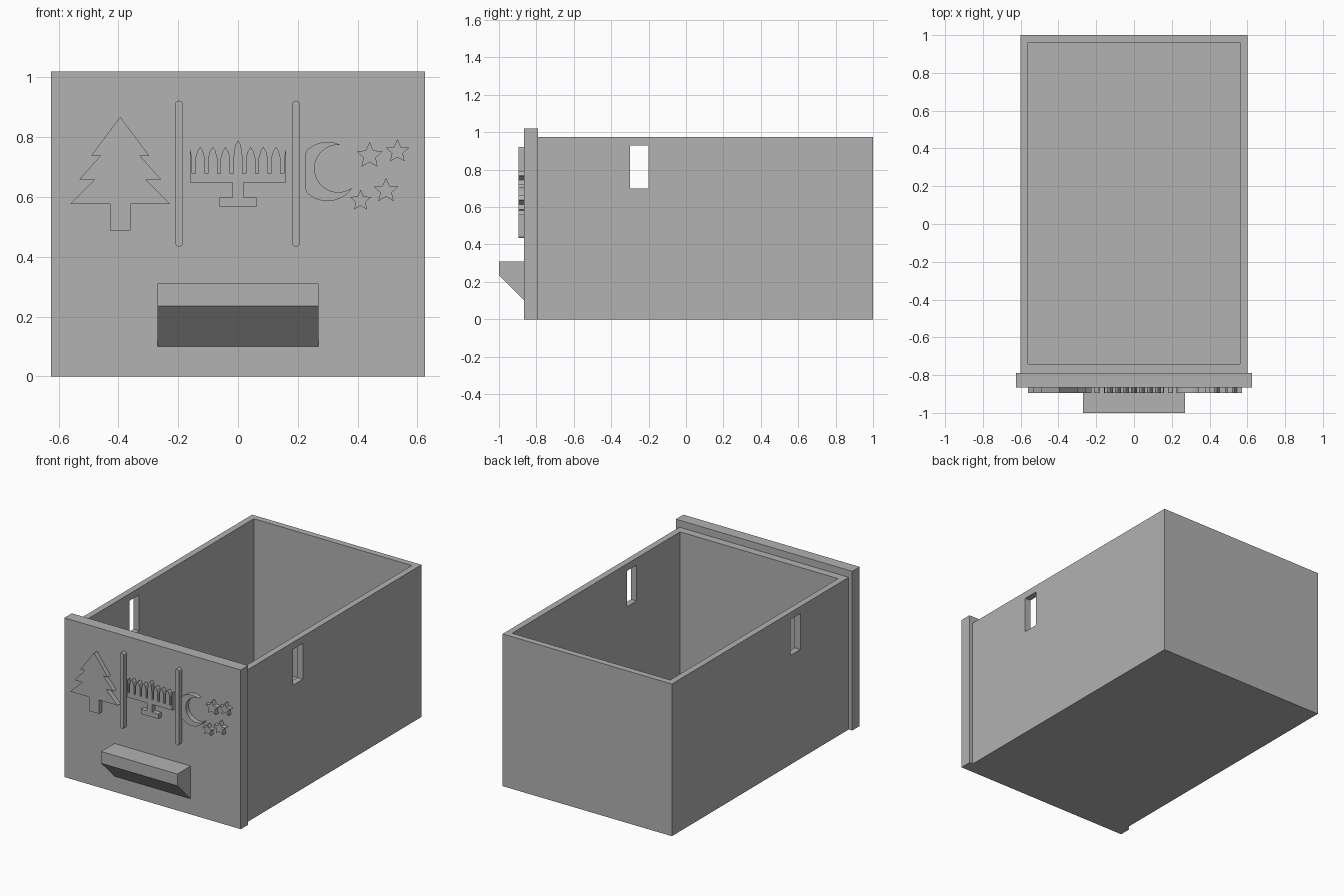
import bpy
import bmesh
from math import sin, cos, pi, radians

cube = bpy.data.objects.get("Cube")
if cube:
    bpy.data.objects.remove(cube, do_unlink=True)

GREY = (0.445, 0.445, 0.445, 1)
grey = bpy.data.materials.new("plain grey")
grey.use_nodes = True
grey.diffuse_color = GREY
grey.node_tree.nodes["Principled BSDF"].inputs["Base Color"].default_value = GREY

PANEL_FRONT = -0.865
PANEL_BACK = -0.79
RELIEF_FRONT = -0.895


def finish(name, bm):
    bmesh.ops.recalc_face_normals(bm, faces=bm.faces)
    mesh = bpy.data.meshes.new(name)
    bm.to_mesh(mesh)
    bm.free()
    mesh.materials.append(grey)
    obj = bpy.data.objects.new(name, mesh)
    bpy.context.collection.objects.link(obj)
    return obj


def box(name, x, y, z):
    """Box from (min, max) pairs."""
    bm = bmesh.new()
    bmesh.ops.create_cube(bm, size=1)
    for v in bm.verts:
        for axis, (low, high) in enumerate((x, y, z)):
            v.co[axis] = high if v.co[axis] > 0 else low
    return finish(name, bm)


def prism(name, points, direction):
    """Extrude a flat outline along a direction."""
    bm = bmesh.new()
    face = bm.faces.new([bm.verts.new(p) for p in points])
    ext = bmesh.ops.extrude_face_region(bm, geom=[face], use_keep_orig=True)
    moved = [g for g in ext["geom"] if isinstance(g, bmesh.types.BMVert)]
    bmesh.ops.translate(bm, verts=moved, vec=direction)
    return finish(name, bm)


def relief(name, outline):
    """Raised decoration on the front panel from an x, z outline."""
    return prism(name, [(x, RELIEF_FRONT, z) for x, z in outline],
                 (0, PANEL_FRONT - RELIEF_FRONT, 0))


def arc(cx, cz, r, start, end, steps):
    angles = [radians(start + (end - start) * i / steps) for i in range(steps + 1)]
    return [(cx + r * cos(a), cz + r * sin(a)) for a in angles]


# Drawer body: hollowed block with a slot through both sides
body = box("drawer_body", (-0.6, 0.6), (PANEL_BACK, 1), (0, 0.975))
cutters = [
    box("cavity_cutter", (-0.56, 0.56), (-0.74, 0.96), (0.04, 1.2)),
    box("slot_cutter", (-0.8, 0.8), (-0.3, -0.2), (0.7, 0.93)),
]
bpy.context.view_layer.objects.active = body
for cutter in cutters:
    cutter.hide_render = True
    mod = body.modifiers.new(cutter.name, 'BOOLEAN')
    mod.operation = 'DIFFERENCE'
    mod.solver = 'EXACT'
    mod.object = cutter
    bpy.ops.object.modifier_apply(modifier=mod.name)
    bpy.data.objects.remove(cutter, do_unlink=True)

# Front panel and wedge handle
box("front_panel", (-0.625, 0.625), (PANEL_FRONT, PANEL_BACK), (0, 1.02))
handle = [(PANEL_FRONT, 0.31), (-1, 0.31), (-1, 0.235), (PANEL_FRONT, 0.1)]
prism("handle", [(-0.27, y, z) for y, z in handle], (0.54, 0, 0))

# Pine tree: half outline mirrored about its trunk
tree_x = -0.394
half = [(0.097, 0.738), (0.066, 0.738), (0.137, 0.658), (0.085, 0.658),
        (0.168, 0.576), (0.034, 0.576), (0.034, 0.487)]
relief("pine_tree", [(tree_x, 0.868)] + [(tree_x + w, z) for w, z in half]
       + [(tree_x - w, z) for w, z in reversed(half)])

# Rounded divider bars
R = 0.0135
for side, x in (("right", -0.197), ("left", 0.194)):
    relief(side + "_divider",
           arc(x, 0.922 - R, R, 0, 180, 8) + arc(x, 0.434 + R, R, 180, 360, 8))

# Candle holder: comb of pointed candles on a stem and foot, one outline
edge = 0.16
comb = []
for i in range(-4, 5):
    cx = i * 0.0422
    top = 0.788 if i == 0 else 0.767
    w = 0.0155
    candle = [(cx - w, 0.678), (cx - w, 0.73), (cx - w * 0.6, top - 0.014),
              (cx, top), (cx + w * 0.6, top - 0.014), (cx + w, 0.73), (cx + w, 0.678)]
    if i == -4:
        candle = [(-edge, 0.758)] + candle[-2:]
    elif i == 4:
        candle = candle[:2] + [(edge, 0.758)]
    comb += candle
base = [(edge, 0.648), (0.018, 0.648), (0.018, 0.598), (0.062, 0.598), (0.062, 0.567)]
relief("candle_holder", comb + base + [(-x, z) for x, z in reversed(base)])

# Crescent moon, trimmed flat on its outer side
outer = [(max(x, 0.226), z) for x, z in arc(0.299, 0.685, 0.099, 63, 326, 36)]
inner = arc(0.335, 0.695, 0.079, 306, 84, 28)
relief("crescent_moon", outer + inner[1:-1])

# Stars
for n, (cx, cz, r) in enumerate([(0.44, 0.738, 0.046), (0.533, 0.752, 0.041),
                                 (0.495, 0.621, 0.043), (0.41, 0.588, 0.037)], 1):
    points = []
    for k in range(10):
        a = pi / 2 + k * pi / 5
        rad = r if k % 2 == 0 else r * 0.47
        points.append((cx + rad * cos(a), cz + rad * sin(a)))
    relief(f"star_{n}", points)
